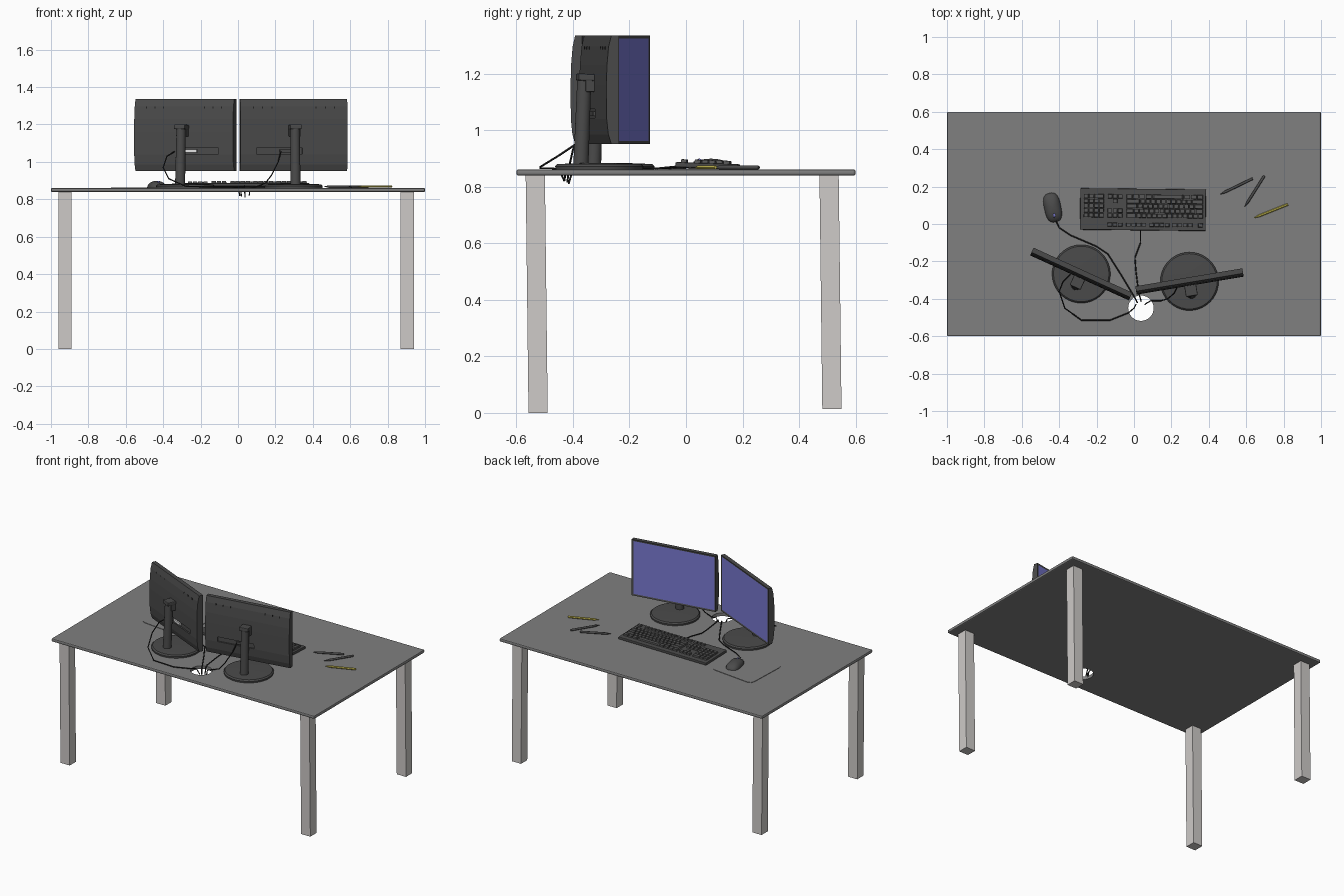
import bpy, bmesh, math
from mathutils import Matrix, Vector

if "Cube" in bpy.data.objects:
    bpy.data.objects.remove(bpy.data.objects["Cube"])


def material(name, rgb):
    m = bpy.data.materials.new(name)
    m.diffuse_color = (*rgb, 1)
    m.use_nodes = True
    m.node_tree.nodes["Principled BSDF"].inputs["Base Color"].default_value = m.diffuse_color
    return m


TOP = material("table_grey", (0.215, 0.215, 0.215))
LEG = material("pale_leg_grey", (0.62, 0.595, 0.58))
DARK = material("charcoal", (0.07, 0.07, 0.07))
KEYS = material("key_grey", (0.095, 0.095, 0.095))
BLACK = material("cable_black", (0.015, 0.015, 0.015))
BLUE = material("screen_blue", (0.19, 0.19, 0.64))
YELLOW = material("pencil_yellow", (0.55, 0.48, 0.08))
WHITE = material("plug_white", (0.8, 0.8, 0.8))

T, R = Matrix.Translation, Matrix.Rotation


def finish(name, bm, mats, mw=Matrix(), smooth=None):
    bmesh.ops.recalc_face_normals(bm, faces=bm.faces)
    me = bpy.data.meshes.new(name)
    bm.to_mesh(me)
    bm.free()
    ob = bpy.data.objects.new(name, me)
    bpy.context.collection.objects.link(ob)
    for m in mats:
        me.materials.append(m)
    ob.matrix_world = mw
    if smooth:
        bpy.context.view_layer.objects.active = ob
        bpy.ops.object.select_all(action='DESELECT')
        ob.select_set(True)
        bpy.ops.object.shade_smooth_by_angle(angle=math.radians(smooth))
    return ob


def add_box(bm, c, s, bevel=0, taper=1):
    r = bmesh.ops.create_cube(bm, size=1)
    for v in r['verts']:
        k = taper if v.co.z > 0 else 1
        v.co = Vector((v.co.x * s[0] * k, v.co.y * s[1] * k, v.co.z * s[2])) + Vector(c)
    if bevel:
        es = {e for v in r['verts'] for e in v.link_edges}
        bmesh.ops.bevel(bm, geom=list(es), offset=bevel, segments=2, affect='EDGES', profile=0.5)


def box(name, c, s, mat, mw=Matrix(), bevel=0, taper=1):
    bm = bmesh.new()
    add_box(bm, c, s, bevel, taper)
    return finish(name, bm, [mat], mw)


def loft(bm, rings):
    """Skin a list of point rings and cap both ends."""
    vs = [[bm.verts.new(p) for p in ring] for ring in rings]
    n = len(vs[0])
    for a, b in zip(vs, vs[1:]):
        for i in range(n):
            bm.faces.new((a[i], a[(i + 1) % n], b[(i + 1) % n], b[i]))
    bm.faces.new(vs[0])
    bm.faces.new(vs[-1])


def lathe(name, profile, mat, mw, n=32, smooth=30):
    bm = bmesh.new()
    loft(bm, [[(r * math.cos(2 * math.pi * i / n), r * math.sin(2 * math.pi * i / n), z)
               for i in range(n)] for r, z in profile])
    return finish(name, bm, [mat], mw, smooth)


def cut(ob, cutter):
    mod = ob.modifiers.new("cut", 'BOOLEAN')
    mod.object, mod.operation, mod.solver = cutter, 'DIFFERENCE', 'EXACT'
    bpy.context.view_layer.update()
    bpy.context.view_layer.objects.active = ob
    bpy.ops.object.modifier_apply(modifier="cut")
    bpy.data.objects.remove(cutter)


# Table top with a round cable hole
top = box("table_top", (0, 0, 0.85), (2, 1.2, 0.022), TOP, bevel=0.007)
cut(top, lathe("hole_cutter", [(0.068, 0.8), (0.068, 0.9)], TOP, T((0.037, -0.45, 0)), smooth=None))

# Four square legs, leaning very slightly
for x, side in ((-0.925, "left"), (0.905, "right")):
    for y, z0, end in ((-0.528, 0.0, "front"), (0.511, 0.014, "back")):
        ob = box(f"{end}_{side}_leg", (0, 0, 0), (0.07, 0.068, 0.842 - z0), LEG)
        for v in ob.data.vertices:
            v.co.y += -0.005 if v.co.z > 0 else 0.005
            v.co += Vector((x, y, (0.842 + z0) / 2))

# Monitors: local x = width, +y = screen side
W, H, MID = 0.29, 0.1925, 1.143


def monitor(side, x, y, deg, port, plug):
    base = T((x, y, 0)) @ R(math.radians(deg), 4, 'Z')
    # Side profile with a gently curved back, extruded across the width
    bm = bmesh.new()
    prof = [(0, MID - H), (0, MID + H), (-0.027, MID + H), (-0.037, MID + H - 0.04), (-0.043, 1.23),
            (-0.045, 1.16), (-0.044, 1.04), (-0.038, 0.985), (-0.027, MID - H)]
    loft(bm, [[(sx * W, yy, zz) for yy, zz in prof] for sx in (-1, 1)])
    bmesh.ops.recalc_face_normals(bm, faces=bm.faces)
    # Screen is the inset front face
    front = next(f for f in bm.faces if f.normal.y > 0.99)
    bmesh.ops.inset_region(bm, faces=[front], thickness=0.011, use_even_offset=True)
    for v in front.verts:
        v.co.y -= 0.002
    front.material_index = 1
    case = finish(f"{side}_monitor_case", bm, [DARK, BLUE], base)
    # Connector recess in the back
    cut(case, box("recess_cutter", (port, -0.05, 1.058), (0.25, 0.03, 0.032), DARK, base))
    box(f"{side}_monitor_plug", (port * 0.5, -0.038, 1.058), (0.075, 0.012, 0.016), plug, base)
    # Small vent slots along the upper back
    bm = bmesh.new()
    for sx in (-1, 1):
        for i in range(3):
            add_box(bm, (sx * (0.12 + 0.05 * i), -0.035, MID + H - 0.045), (0.006, 0.008, 0.012))
    finish(f"{side}_monitor_vents", bm, [BLACK], base)
    # Stand: round foot, leaning stem, cap and arm
    lathe(f"{side}_stand_foot", [(0.155, 0.861), (0.156, 0.872), (0.148, 0.88), (0.05, 0.884)],
          DARK, base @ T((0, -0.022, 0)), 40)
    lean = base @ T((0, -0.088, 0.875)) @ R(-0.04, 4, 'X')
    lathe(f"{side}_stand_stem", [(0.027, 0), (0.025, 0.31)], DARK, lean, 20)
    box(f"{side}_stand_cap", (0, 0.004, 0.312), (0.064, 0.06, 0.025), DARK, lean, 0.005)
    box(f"{side}_stand_arm", (0, -0.05, 1.165), (0.06, 0.05, 0.06), DARK, base, 0.004)


monitor("left", -0.273, -0.247, -24.5, 0.08, WHITE)
monitor("right", 0.293, -0.285, 9.5, -0.08, DARK)

# Keyboard, read from the +y side, so rows run toward -x
kb = T((0.048, 0.077, 0.874)) @ R(math.radians(-0.6), 4, 'Z') @ R(math.radians(-2), 4, 'X')
box("keyboard_body", (0, 0, 0), (0.672, 0.222, 0.018), DARK, kb, 0.004)
bm = bmesh.new()
U, V = 0.0275, 0.0255


def key_row(x, y, widths, depth=1):
    for w in widths:
        if w > 0:
            add_box(bm, (x - w * U / 2, y, 0.014), (w * U - 0.003, depth * V - 0.003, 0.012), taper=0.88)
        x -= abs(w) * U


main = [[1] * 13 + [2], [1.5] + [1] * 12 + [1.5], [1.75] + [1] * 11 + [2.25],
        [2.25] + [1] * 10 + [2.75], [1.25] * 3 + [6.25] + [1.25] * 4]
nav = [[1] * 3, [1] * 3, [-3], [-1, 1, -1], [1] * 3]
pad = [[1] * 4, [1] * 4, [1] * 4, [1] * 4, [2, 1, 1]]
key_row(0.322, -0.082, [1, -1] + [1] * 4 + [-0.5] + [1] * 4 + [-0.5] + [1] * 4, 0.9)
key_row(-0.108, -0.082, [1] * 3, 0.9)
for i in range(5):
    y = -0.033 + i * V
    key_row(0.322, y, main[i])
    key_row(-0.108, y, nav[i])
    key_row(-0.208, y, pad[i])
finish("keyboard_keys", bm, [KEYS], kb)

# Mouse pad with rounded corners
bm = bmesh.new()
ring = []
for cx, cy, a0 in ((-0.37, 0.185, 0), (-0.64, 0.215, 90), (-0.65, -0.05, 180), (-0.38, -0.08, 270)):
    ring += [(cx + 0.03 * math.cos(math.radians(a0 + a)), cy + 0.03 * math.sin(math.radians(a0 + a)))
             for a in (0, 45, 90)]
loft(bm, [[(x, y, z) for x, y in ring] for z in (0.860, 0.864)])
finish("mouse_pad", bm, [TOP])

# Mouse: flattened half ellipsoid with a wheel
ms = T((-0.435, 0.088, 0.863)) @ R(math.radians(12), 4, 'Z')
bm = bmesh.new()
bmesh.ops.create_uvsphere(bm, u_segments=24, v_segments=16, radius=1)
for v in bm.verts:
    sq = 1 + 0.12 * math.sin(2 * math.atan2(v.co.y, v.co.x)) ** 2
    v.co = Vector((v.co.x * 0.045 * sq, v.co.y * 0.079 * sq, max(v.co.z, 0) * 0.036))
bmesh.ops.remove_doubles(bm, verts=bm.verts, dist=0.0001)
finish("mouse_body", bm, [DARK], ms, 50)
lathe("mouse_wheel", [(0.011, -0.005), (0.011, 0.005)], BLUE,
      ms @ T((0, -0.042, 0.025)) @ R(math.pi / 2, 4, 'Y'), 14)
box("mouse_button_seam", (0, -0.035, 0.031), (0.002, 0.05, 0.003), BLACK, ms @ R(0.12, 4, 'X'))


# Pens and pencil lying on the table, from tip to end
def pen(name, tip, end, r, mat, n):
    d = Vector((end[0] - tip[0], end[1] - tip[1], 0))
    mw = T((tip[0], tip[1], 0.861 + r)) @ d.to_track_quat('Z', 'Y').to_matrix().to_4x4()
    L = d.length
    lathe(name, [(0.001, 0), (r * 0.9, 0.028), (r, 0.03), (r, L - 0.004), (r * 0.8, L)], mat, mw, n)


pen("pen_a", (0.46, 0.158), (0.635, 0.243), 0.007, DARK, 12)
pen("pen_b", (0.592, 0.092), (0.697, 0.258), 0.007, DARK, 12)
pen("pencil", (0.64, 0.032), (0.823, 0.105), 0.007, YELLOW, 6)


# Cables running into the hole
def cable(name, pts):
    cu = bpy.data.curves.new(name, 'CURVE')
    cu.dimensions = '3D'
    cu.bevel_depth, cu.bevel_resolution, cu.use_fill_caps = 0.0035, 1, True
    sp = cu.splines.new('POLY')
    sp.points.add(len(pts) - 1)
    for p, q in zip(sp.points, pts):
        p.co = (*q, 1)
    cu.materials.append(BLACK)
    bpy.context.collection.objects.link(bpy.data.objects.new(name, cu))


Z = 0.865
cable("mouse_cable", [(-0.418, 0.02, 0.872), (-0.4, -0.02, Z), (-0.34, -0.06, Z), (-0.2, -0.12, Z),
                      (-0.14, -0.16, Z), (-0.07, -0.27, Z), (0.005, -0.395, Z), (0.015, -0.415, 0.85),
                      (0.018, -0.42, 0.815)])
cable("keyboard_cable", [(0.035, -0.03, 0.872), (0.035, -0.1, Z), (0.005, -0.18, Z), (0.01, -0.25, Z),
                         (0.025, -0.37, Z), (0.035, -0.4, 0.862), (0.038, -0.415, 0.81)])
cable("left_monitor_cable", [(-0.34, -0.27, 1.055), (-0.38, -0.31, 1.03), (-0.4, -0.36, 0.97),
                             (-0.37, -0.45, 0.91), (-0.28, -0.515, 0.87), (-0.13, -0.515, Z),
                             (-0.03, -0.475, Z), (0.0, -0.45, 0.862), (0.01, -0.43, 0.82)])
cable("right_monitor_cable", [(0.23, -0.34, 1.058), (0.215, -0.37, 1.0), (0.18, -0.4, 0.93),
                              (0.145, -0.41, 0.885), (0.09, -0.41, Z), (0.065, -0.425, 0.86),
                              (0.06, -0.43, 0.82)])
